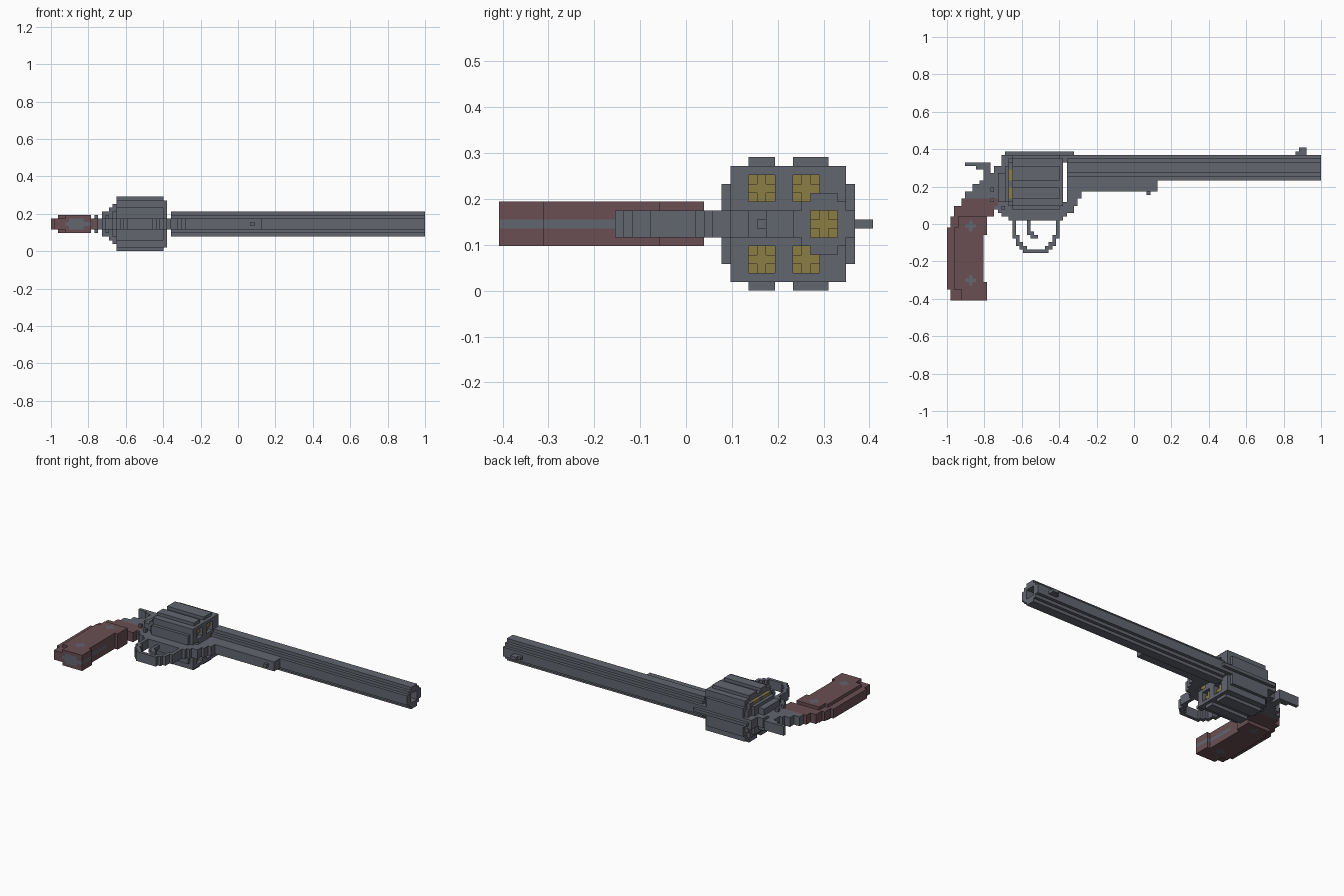
import bpy, bmesh
from mathutils import Vector

if "Cube" in bpy.data.objects:
    bpy.data.objects.remove(bpy.data.objects["Cube"])

V = 2 / 103            # block size
cells = {}             # (x, y, z) -> part name


def material(name, rgb):
    m = bpy.data.materials.new(name)
    m.diffuse_color = (*rgb, 1)
    m.use_nodes = True
    m.node_tree.nodes["Principled BSDF"].inputs["Base Color"].default_value = m.diffuse_color
    return m


steel = material("steel_grey", (0.122, 0.133, 0.159))
wood = material("grip_brown", (0.144, 0.078, 0.087))
brass = material("brass", (0.258, 0.205, 0.058))


def box(part, x0, x1, y0, y1, z0=6, z1=9):
    """Fill a block range with a part, or carve it away if part is None."""
    for x in range(x0, x1):
        for y in range(y0, y1):
            for z in range(z0, z1):
                if part:
                    cells[x, y, z] = part
                else:
                    cells.pop((x, y, z), None)


def sym(part, x0, x1, y0, y1, inset):
    """Block range centred on the mid plane, inset from the full depth of 15."""
    box(part, x0, x1, y0, y1, inset, 15 - inset)


# Barrel: stepped octagon with a square bore
for y0, y1, inset in ((33, 40, 6), (34, 39, 5), (35, 38, 4)):
    sym("barrel", 33, 103, y0, y1, inset)
box("barrel", 33, 103, 33, 40)
box(None, 33, 103, 35, 38)

# Ejector housing below the barrel, and the front sight
box("ejector_housing", 36, 58, 30, 33)
box("ejector_housing", 55, 56, 29, 30, 7, 8)
box("front_sight", 96, 99, 40, 41, 7, 8)
box("front_sight", 97, 99, 41, 42, 7, 8)

# Frame: top strap, front post, lower bar, rear body
box("frame", 16, 34, 38, 40)
box("frame", 16, 35, 40, 41, 7, 8)
for x0, x1, y0, y1 in ((33, 37, 28, 33), (33, 36, 26, 28), (14, 35, 24, 26),
                       (15, 33, 23, 24), (17, 32, 22, 23), (32, 33, 26, 27),
                       (13, 18, 25, 28), (5, 18, 28, 30), (7, 18, 30, 32),
                       (9, 18, 32, 33), (11, 18, 33, 35), (13, 18, 35, 37),
                       (15, 18, 37, 40)):
    box("frame", x0, x1, y0, y1)
for x, y in ((12, 30), (12, 27), (15, 25)):
    sym("frame", x, x + 1, y, y + 1, 5)

# Recoil shield, widening toward the cylinder
for x0, x1, y0, y1, inset in ((14, 16, 27, 35, 4), (16, 17, 27, 37, 3),
                              (17, 18, 27, 38, 2), (17, 18, 26, 39, 4)):
    sym("recoil_shield", x0, x1, y0, y1, inset)

# Fluted cylinder
for x0, x1, y0, y1, inset in ((18, 31, 28, 31, 0), (18, 31, 33, 37, 0),
                              (18, 32, 26, 39, 1), (18, 31, 25, 40, 3)):
    sym("cylinder", x0, x1, y0, y1, inset)

# Six chambers with a cartridge in each
for y, z in ((28, 10), (33, 10), (28, 2), (33, 2), (35, 6), (26, 6)):
    box(None, 30, 32, y, y + 3, z, z + 3)
    box("cartridges", 17, 30, y, y + 3, z, z + 3)
    box("cartridges", 30, 31, y + 1, y + 2, z, z + 3)
    box("cartridges", 30, 31, y, y + 3, z + 1, z + 2)

# Hammer with its spur
box("hammer", 5, 12, 37, 38)
box("hammer", 8, 12, 36, 37)
box("hammer", 10, 12, 33, 36)

# Trigger guard loop and trigger
for x0, x1, y0, y1 in ((18, 19, 17, 22), (19, 20, 15, 18), (20, 22, 14, 15),
                       (19, 21, 15, 16), (21, 28, 13, 14), (27, 29, 14, 15),
                       (28, 30, 15, 16), (29, 30, 15, 18), (30, 31, 17, 22)):
    box("trigger_guard", x0, x1, y0, y1)
for x0, x1, y0, y1 in ((22, 23, 18, 22), (23, 24, 17, 19), (23, 25, 17, 18)):
    box("trigger", x0, x1, y0, y1, 7, 8)

# Wooden grip: core profile, then wider side panels
for x0, x1, y0, y1 in ((1, 11, 0, 5), (0, 10, 3, 18), (0, 11, 18, 20),
                       (1, 11, 20, 23), (2, 13, 23, 26), (4, 14, 26, 28)):
    box("grip", x0, x1, y0, y1)
for x0, x1, y0, y1 in ((4, 11, 0, 5), (2, 10, 3, 18), (2, 11, 18, 20),
                       (3, 11, 20, 23)):
    sym("grip", x0, x1, y0, y1, 5)

# Steel strap, butt plate and screws set flush into the grip
box("grip_strap", 10, 11, 0, 5, 7, 8)
box("grip_strap", 9, 10, 5, 14, 7, 8)
box("butt_plate", 4, 10, 0, 1, 7, 8)
box("butt_plate", 5, 9, 0, 1)
for y in (5, 20):
    for z in (5, 9):
        box("grip_screws", 5, 8, y, y + 1, z, z + 1)
        box("grip_screws", 6, 7, y - 1, y + 2, z, z + 1)

# Outer faces of a block: direction and its four corners
SIDES = []
for axis in range(3):
    for s in (0, 1):
        ring = []
        for a, b in ((0, 0), (1, 0), (1, 1), (0, 1)):
            c = [0, 0, 0]
            c[axis], c[(axis + 1) % 3], c[(axis + 2) % 3] = s, a, b
            ring.append(tuple(c))
        d = [0, 0, 0]
        d[axis] = 2 * s - 1
        SIDES.append((tuple(d), ring if s else ring[::-1]))


def build(part):
    """Skin the visible sides of one part and merge its flat faces."""
    bm = bmesh.new()
    verts = {}
    for (x, y, z), owner in cells.items():
        if owner != part:
            continue
        for d, ring in SIDES:
            if (x + d[0], y + d[1], z + d[2]) in cells:
                continue
            face = []
            for c in ring:
                k = (x + c[0], y + c[1], z + c[2])
                if k not in verts:
                    verts[k] = bm.verts.new(
                        Vector((k[0] - 51.5, k[1] - 21, k[2])) * V)
                face.append(verts[k])
            bm.faces.new(face)
    bmesh.ops.dissolve_limit(bm, angle_limit=0.01, verts=bm.verts[:],
                             edges=bm.edges[:])
    mesh = bpy.data.meshes.new(part)
    bm.to_mesh(mesh)
    bm.free()
    mesh.materials.append({"grip": wood, "cartridges": brass}.get(part, steel))
    bpy.context.collection.objects.link(bpy.data.objects.new(part, mesh))


for part in sorted(set(cells.values())):
    build(part)
